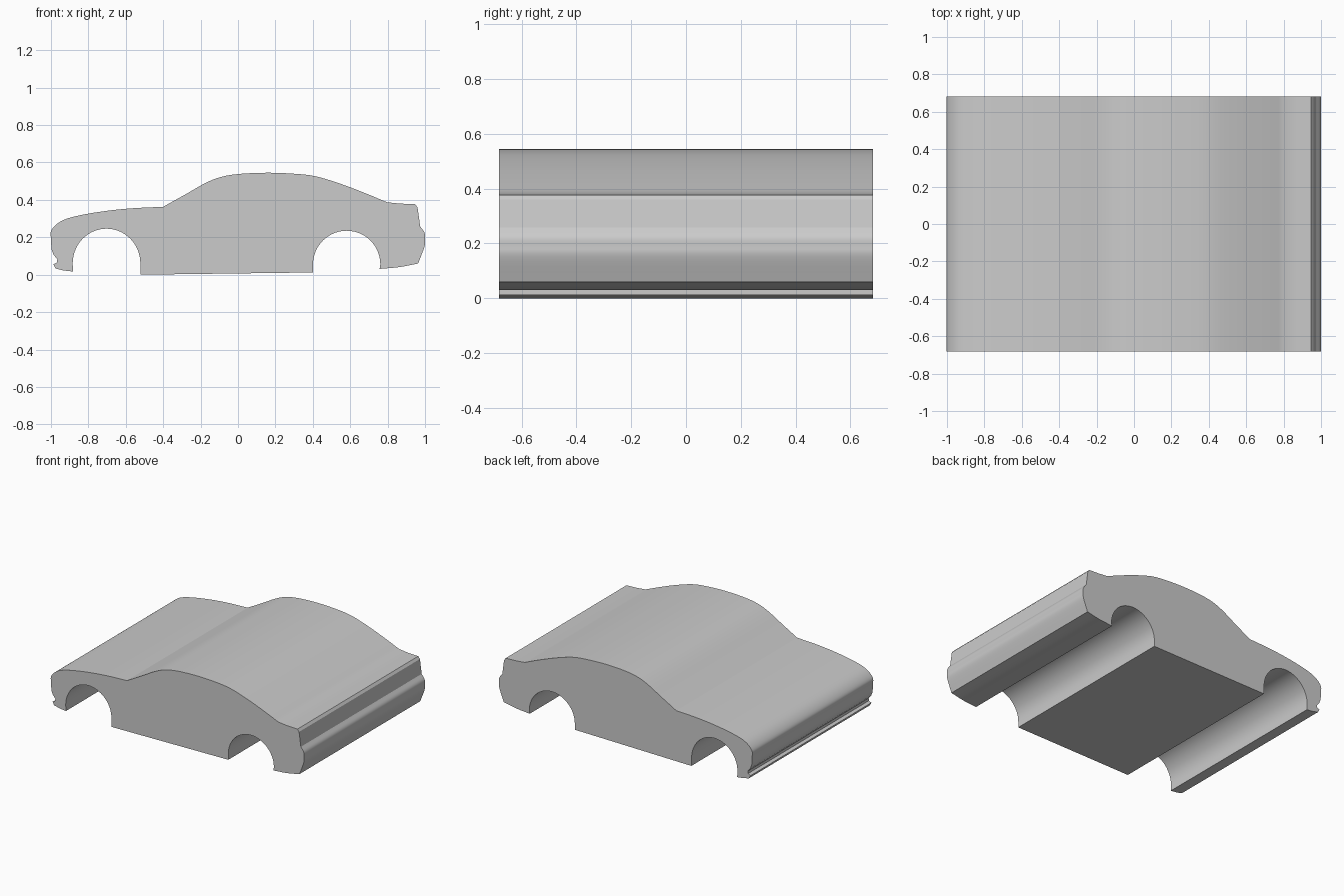
import bpy, bmesh, math
from mathutils import Vector

if "Cube" in bpy.data.objects:
    bpy.data.objects.remove(bpy.data.objects["Cube"])

HALF_WIDTH = 0.682


def smooth_run(pts, steps=5):
    """Catmull-Rom curve through the points, without the last point."""
    p = [Vector(q) for q in pts]
    p = [2 * p[0] - p[1]] + p + [2 * p[-1] - p[-2]]
    out = []
    for a, b, c, d in zip(p, p[1:], p[2:], p[3:]):
        for i in range(steps):
            t = i / steps
            out.append(0.5 * (2 * b + (c - a) * t + (2 * a - 5 * b + 4 * c - d) * t**2
                              + (3 * b - a - 3 * c + d) * t**3))
    return out


def arch(cx, cz, rx, rz, n=28):
    """Wheel opening, swept from its right edge over to its left edge."""
    return [Vector((cx + rx * math.cos(math.pi * i / n),
                    cz + rz * math.sin(math.pi * i / n))) for i in range(n + 1)]


# Nose and bonnet up to the windscreen base
bonnet = smooth_run([(-0.997, 0.135), (-1, 0.19), (-0.998, 0.237), (-0.95, 0.284),
                     (-0.87, 0.312), (-0.74, 0.336), (-0.58, 0.354), (-0.40, 0.363)])
# Windscreen, roof and rear window
roof = smooth_run([(-0.40, 0.363), (-0.28, 0.43), (-0.176, 0.489), (-0.096, 0.521),
                   (0, 0.538), (0.144, 0.545), (0.28, 0.541), (0.41, 0.527),
                   (0.545, 0.487), (0.68, 0.436), (0.797, 0.387)])
# Boot lid and tail
boot = [Vector(q) for q in [(0.797, 0.387), (0.866, 0.38), (0.947, 0.377), (0.96, 0.36)]]
tail = smooth_run([(0.974, 0.258), (0.997, 0.225), (1, 0.19), (0.997, 0.15), (0.963, 0.06)])
tail += smooth_run([(0.963, 0.06), (0.866, 0.041), (0.757, 0.031)], 3) + [Vector((0.757, 0.031))]
# Wheel openings, sill and front bumper lip
rear_arch = arch(0.581, 0.055, 0.18, 0.18) + [Vector((0.401, 0.012))]
front_arch = [Vector((-0.52, 0.0))] + arch(-0.703, 0.06, 0.181, 0.186) + [Vector((-0.882, 0.017))]
lip = [Vector(q) for q in [(-0.93, 0.022), (-0.975, 0.033), (-0.987, 0.055),
                           (-0.968, 0.065), (-0.966, 0.082), (-0.985, 0.105)]]
outline = bonnet + roof + boot + tail + rear_arch + front_arch + lip

# Extrude the side outline across the full width
bm = bmesh.new()
side = bm.faces.new([bm.verts.new((p.x, -HALF_WIDTH, p.y)) for p in outline])
new = bmesh.ops.extrude_face_region(bm, geom=[side], use_keep_orig=True)["geom"]
bmesh.ops.translate(bm, vec=(0, 2 * HALF_WIDTH, 0),
                    verts=[v for v in new if isinstance(v, bmesh.types.BMVert)])
bmesh.ops.recalc_face_normals(bm, faces=bm.faces)
mesh = bpy.data.meshes.new("car_body")
bm.to_mesh(mesh)
bm.free()
car_body = bpy.data.objects.new("car_body", mesh)
bpy.context.collection.objects.link(car_body)
bpy.context.view_layer.objects.active = car_body
car_body.select_set(True)
bpy.ops.object.shade_smooth_by_angle(angle=math.radians(25))
